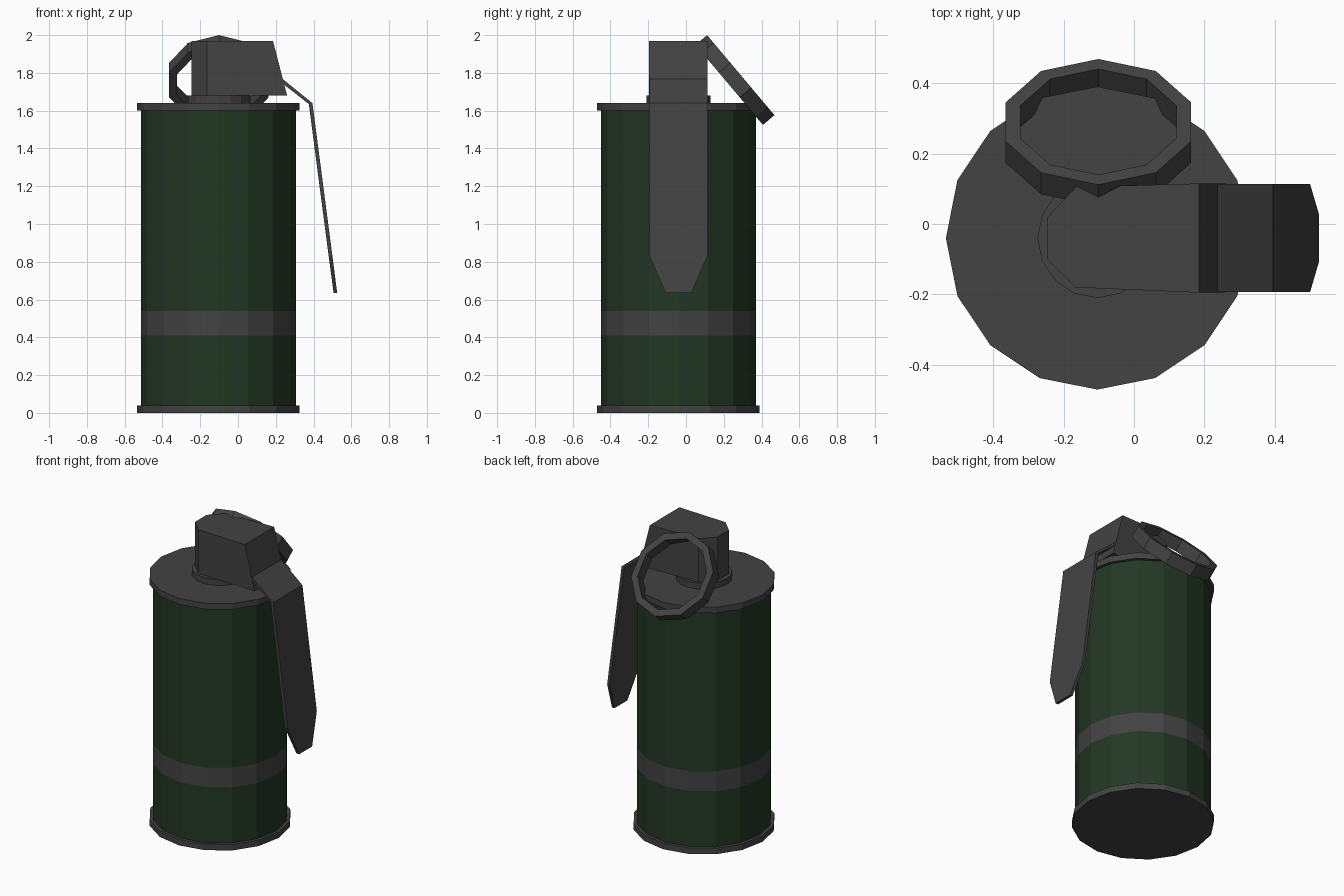
import bpy, bmesh, math
from mathutils import Vector

if "Cube" in bpy.data.objects:
    bpy.data.objects.remove(bpy.data.objects["Cube"])

CX, CY = -0.104, -0.04          # axis of the canister


def material(name, rgb):
    m = bpy.data.materials.new(name)
    m.diffuse_color = (*rgb, 1)
    m.use_nodes = True
    m.node_tree.nodes["Principled BSDF"].inputs["Base Color"].default_value = m.diffuse_color
    return m


GREY = material("dark grey metal", (0.056, 0.056, 0.056))
GREEN = material("dark green paint", (0.017, 0.038, 0.018))


def loft(name, loops, mats, closed=False, band=None):
    """Skin equal-length vertex loops; cap the ends, or join them if closed."""
    bm = bmesh.new()
    rows = [[bm.verts.new(p) for p in loop] for loop in loops]
    n = len(rows[0])
    pairs = list(zip(rows, rows[1:])) + ([(rows[-1], rows[0])] if closed else [])
    for k, (a, b) in enumerate(pairs):
        for i in range(n):
            j = (i + 1) % n
            f = bm.faces.new((a[i], a[j], b[j], b[i]))
            f.material_index = 1 if k == band else 0
    if not closed:
        bm.faces.new(rows[0][::-1])
        bm.faces.new(rows[-1])
    bmesh.ops.recalc_face_normals(bm, faces=bm.faces[:])
    me = bpy.data.meshes.new(name)
    bm.to_mesh(me)
    bm.free()
    for m in mats:
        me.materials.append(m)
    ob = bpy.data.objects.new(name, me)
    bpy.context.collection.objects.link(ob)
    return ob


def circle(r, z, n=16):
    return [(CX + r * math.cos(2 * math.pi * i / n),
             CY + r * math.sin(2 * math.pi * i / n), z) for i in range(n)]


# Canister with painted stripe, end rims and neck
loft("canister_body", [circle(0.41, z) for z in (0.03, 0.41, 0.54, 1.61)],
     [GREEN, GREY], band=1)
for name, r, z0, z1 in (("bottom_rim", 0.43, 0, 0.04),
                        ("top_rim", 0.43, 1.6, 1.64),
                        ("neck", 0.17, 1.63, 1.68)):
    loft(name, [circle(r, z0), circle(r, z1)], [GREY])


# Fuze head: chamfered at the left, sloping at the right
def head_loop(right, z):
    return [(-0.245, 0.02, z), (-0.245, -0.10, z), (-0.165, -0.18, z),
            (right, -0.195, z), (right, 0.115, z), (-0.165, 0.105, z)]


loft("fuze_head", [head_loop(0.26, 1.68), head_loop(0.185, 1.97)], [GREY])

# Safety lever: bent strip with a tapered tip (outer x, z, inner x, z, half width)
stations = [(0.20, 1.797, 0.20, 1.772, 0.153), (0.394, 1.64, 0.375, 1.635, 0.153),
            (0.50, 0.83, 0.48, 0.83, 0.153), (0.525, 0.635, 0.506, 0.635, 0.068)]
loft("safety_lever", [[(ox, CY - w, oz), (ox, CY + w, oz), (ix, CY + w, iz), (ix, CY - w, iz)]
                      for ox, oz, ix, iz, w in stations], [GREY])

# Pull ring: ten-sided, square in section, leaning out at the back
side = Vector((1, 0, 0))
down = Vector((0, 0.644, -0.765))
normal = Vector((0, 0.765, 0.644))
centre = Vector((CX + 0.003, 0.29, 1.788))


def ring_loop(r, depth):
    return [centre - normal * depth
            + side * r * math.sin(2 * math.pi * i / 10)
            + down * r * math.cos(2 * math.pi * i / 10) for i in range(10)]


loft("pull_ring", [ring_loop(0.277, 0), ring_loop(0.277, 0.08),
                   ring_loop(0.233, 0.08), ring_loop(0.233, 0)], [GREY], closed=True)
